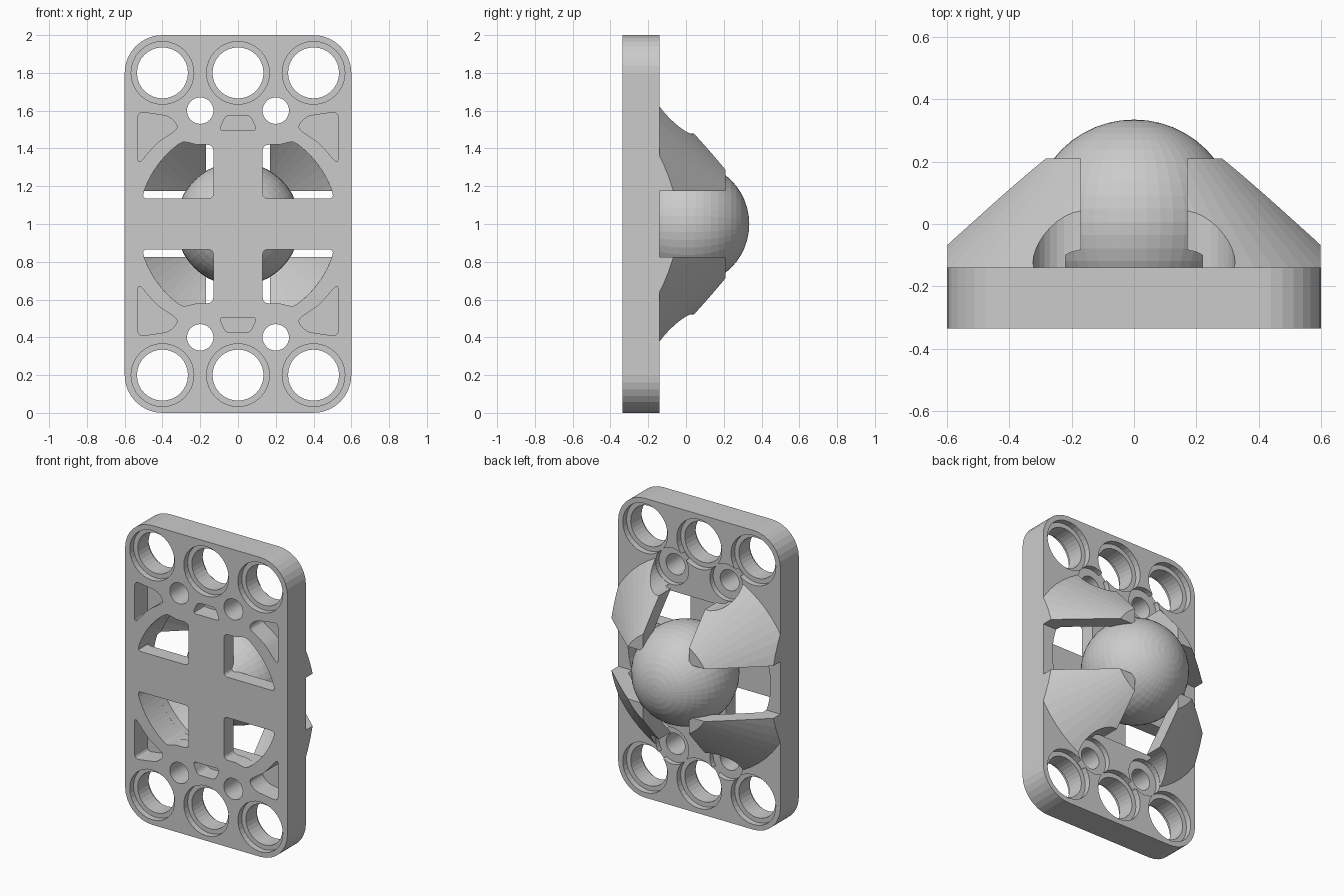
import bpy, bmesh
from math import cos, sin, pi, radians
from mathutils import Vector, Matrix

if "Cube" in bpy.data.objects:
    bpy.data.objects.remove(bpy.data.objects["Cube"])

FRONT, BACK = -0.335, -0.14   # plate faces in y; meshes are centred on z=0 and lifted by 1
BALL_R, BALL_Y = 0.328, 0.007


def make(name, bm):
    bmesh.ops.recalc_face_normals(bm, faces=bm.faces)
    me = bpy.data.meshes.new(name)
    bm.to_mesh(me)
    bm.free()
    ob = bpy.data.objects.new(name, me)
    bpy.context.collection.objects.link(ob)
    ob.location.z = 1
    return ob


def prism(name, pts, y0, y1):
    bm = bmesh.new()
    a = [bm.verts.new((x, y0, z)) for x, z in pts]
    b = [bm.verts.new((x, y1, z)) for x, z in pts]
    bm.faces.new(a)
    bm.faces.new(b[::-1])
    n = len(pts)
    for i in range(n):
        j = (i + 1) % n
        bm.faces.new((a[i], b[i], b[j], a[j]))
    return make(name, bm)


def arc(r, a0, a1, n, cx=0, cz=0):
    return [(cx + r * cos(radians(a0 + (a1 - a0) * i / n)),
             cz + r * sin(radians(a0 + (a1 - a0) * i / n))) for i in range(n + 1)]


def circle(x, z, r, n=32):
    return arc(r, 0, 360, n, x, z)[:-1]


def rounded(pts, r, n=4):
    # fillet each corner of a closed outline
    out = []
    for i, p in enumerate(pts):
        p, a, b = Vector(p), Vector(pts[i - 1]), Vector(pts[(i + 1) % len(pts)])
        pa = p + (a - p).normalized() * min(r, (a - p).length * 0.45)
        pb = p + (b - p).normalized() * min(r, (b - p).length * 0.45)
        for k in range(n + 1):
            t = k / n
            out.append(tuple(pa * (1 - t) ** 2 + p * 2 * t * (1 - t) + pb * t * t))
    return out


def boolean(ob, cutter, op='DIFFERENCE'):
    m = ob.modifiers.new('cut', 'BOOLEAN')
    m.object, m.operation, m.solver = cutter, op, 'EXACT'
    bpy.context.view_layer.update()
    bpy.context.view_layer.objects.active = ob
    bpy.ops.object.modifier_apply(modifier=m.name)
    bpy.data.objects.remove(cutter)


def cut(pts, y0, y1):
    boolean(plate, prism('cutter', pts, y0, y1))


# base plate with rounded corners
outline = []
for cx, cz, a in ((.4, .8, 0), (-.4, .8, 90), (-.4, -.8, 180), (.4, -.8, 270)):
    outline += arc(.2, a, a + 90, 8, cx, cz)
plate = prism('base_plate', outline, FRONT, BACK)

# round recess behind the front cross, flattened above and below
recess = [(x, max(-.435, min(.435, z))) for x, z in circle(0, 0, .527, 64)]
cut(recess, -.235, 0)

# quarter opening and triangular pocket outlines
opening = rounded([(.13, .135), (.505, .135)], .001, 1)
opening = (rounded([(.13, .42), (.13, .135), (.505, .135), (.498, .172)], .03)[5:15]
           + arc(.527, 19.2, 53, 10) + [(.29, .435), (.265, .432), (.22, .42)]
           + rounded([(.22, .42), (.13, .42), (.13, .2)], .035)[5:10])
triangle = rounded([(.53, .315), (.53, .595), (.36, .57), (.31, .51), (.43, .43)], .035)
trapezoid = rounded([(-.1, .495), (.1, .495), (.065, .575), (-.065, .575)], .025)

for s in (1, -1):
    # large holes, stepped on both sides
    for x in (-.4, 0, .4):
        cut(circle(x, .8 * s, .135), -.5, 0)
        cut(circle(x, .8 * s, .166), -.5, FRONT + .04)
        cut(circle(x, .8 * s, .166), BACK - .04, 0)
    # shallow pocket between the small holes
    cut([(x, z * s) for x, z in trapezoid], -.5, -.22)
    for t in (1, -1):
        # small holes, stepped at the back
        cut(circle(.2 * t, .6 * s, .07), -.5, 0)
        cut(circle(.2 * t, .6 * s, .122), BACK - .035, 0)
        cut([(x * t, z * s) for x, z in opening], -.5, 0)
        cut([(x * t, z * s) for x, z in triangle], -.5, -.2)

# claws: conical shell section revolved about y, trimmed, then mirrored
profile = [(.721, -.16), (.333, .21), (.2, .21)]
for y in (.21, .18, .14, .1):
    profile.append((((BALL_R + .003) ** 2 - (y - BALL_Y) ** 2) ** .5, y))
profile.pop(2)
profile += [(.527, -.1), (.527, -.16)]
bm = bmesh.new()
N = 16
rings = []
for i in range(N + 1):
    a = pi / 2 * i / N
    rings.append([bm.verts.new((r * cos(a), y, r * sin(a))) for r, y in profile])
P = len(profile)
for r0, r1 in zip(rings, rings[1:]):
    for j in range(P):
        k = (j + 1) % P
        bm.faces.new((r0[j], r0[k], r1[k], r1[j]))
bm.faces.new(rings[0])
bm.faces.new(rings[-1][::-1])
claws = make('claws', bm)
boolean(claws, prism('trim', [(.17, .175), (.599, .175), (.599, .9), (.17, .9)], -.5, .5), 'INTERSECT')
boolean(claws, prism('trim', circle(.2, .6, .124), -.5, .5))
mirror = claws.modifiers.new('mirror', 'MIRROR')
mirror.use_axis = (True, False, True)
mirror.use_mirror_merge = False

# ball
bm = bmesh.new()
bmesh.ops.create_uvsphere(bm, u_segments=48, v_segments=24, radius=BALL_R,
                          matrix=Matrix.Translation((0, BALL_Y, 0)) @ Matrix.Rotation(pi / 2, 4, 'X'))
make('ball', bm)
